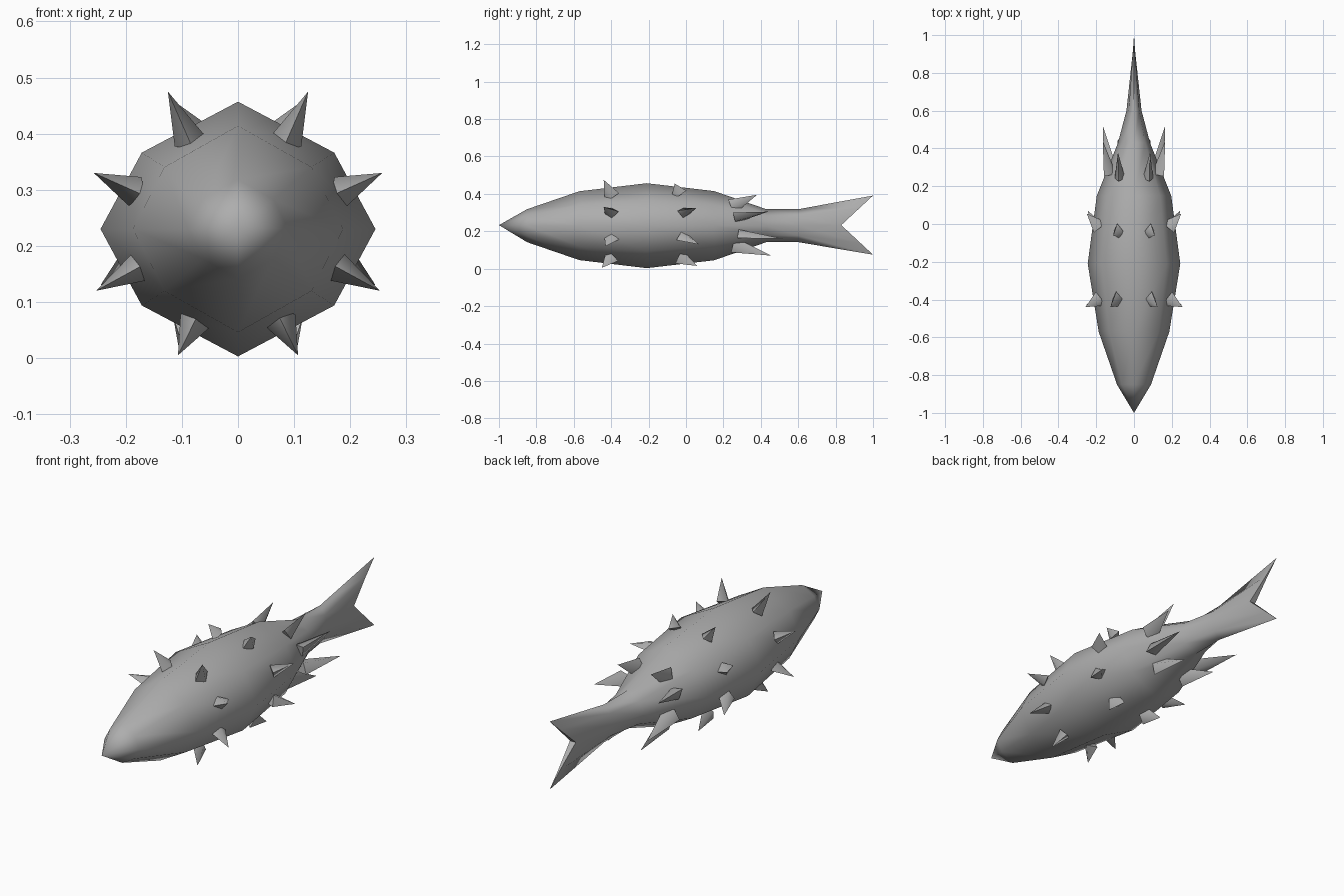
import bpy, bmesh, math
from mathutils import Vector

if "Cube" in bpy.data.objects:
    bpy.data.objects.remove(bpy.data.objects["Cube"])

grey = bpy.data.materials.new("grey skin")
grey.diffuse_color = (0.42, 0.42, 0.42, 1)
grey.use_nodes = True
grey.node_tree.nodes["Principled BSDF"].inputs["Base Color"].default_value = grey.diffuse_color
CZ = 0.23


def finish(name, bm, angle):
    bmesh.ops.recalc_face_normals(bm, faces=bm.faces)
    me = bpy.data.meshes.new(name)
    bm.to_mesh(me)
    bm.free()
    me.materials.append(grey)
    ob = bpy.data.objects.new(name, me)
    bpy.context.collection.objects.link(ob)
    bpy.ops.object.select_all(action='DESELECT')
    ob.select_set(True)
    bpy.context.view_layer.objects.active = ob
    bpy.ops.object.shade_smooth_by_angle(angle=math.radians(angle))
    return ob


# Eight-sided body lofted from nose to tail root: y, half width, half height
SECTION = [(0, 1), (0.7, 0.6), (1, 0), (0.7, -0.6),
           (0, -1), (-0.7, -0.6), (-1, 0), (-0.7, 0.6)]
STATIONS = [(-0.85, 0.09, 0.088), (-0.57, 0.187, 0.184), (-0.21, 0.245, 0.227),
            (0.15, 0.197, 0.185), (0.43, 0.085, 0.088), (0.6, 0.04, 0.088)]
bm = bmesh.new()
rings = [[bm.verts.new((w * sx, y, CZ + h * sz)) for sx, sz in SECTION]
         for y, w, h in STATIONS]
# Forked tail edge: thin at the notch, pointed at both lobes
rings.append([bm.verts.new((0.015 * sx * (1 - abs(sz)), 0.83 + 0.17 * abs(sz),
                            CZ + 0.003 + 0.158 * sz)) for sx, sz in SECTION])
for a, b in zip(rings, rings[1:]):
    for i in range(8):
        j = (i + 1) % 8
        bm.faces.new((a[i], a[j], b[j], b[i]))
nose = bm.verts.new((0, -1, CZ + 0.003))
for i in range(8):
    bm.faces.new((nose, rings[0][(i + 1) % 8], rings[0][i]))
# Close the fork across its thickness
t = rings[-1]
for loop in ((0, 1, 7), (1, 2, 6, 7), (2, 3, 5, 6), (3, 4, 5)):
    bm.faces.new([t[i] for i in loop])
finish("fish_body", bm, 80)

# Spikes in three rows: base centre, tip (right side, mirrored to the left)
SPIKES = [
    ((.09, -.40, .395), (.125, -.44, .475)), ((.19, -.40, .30), (.257, -.44, .33)),
    ((.18, -.40, .16), (.253, -.43, .12)), ((.08, -.40, .06), (.107, -.45, .005)),
    ((.085, -.04, .41), (.11, -.06, .455)), ((.19, -.01, .30), (.25, .055, .325)),
    ((.19, -.02, .17), (.245, .07, .13)), ((.09, -.03, .06), (.105, .06, .015)),
    ((.075, .25, .335), (.085, .38, .395)), ((.13, .27, .275), (.165, .44, .305)),
    ((.125, .29, .185), (.165, .52, .16)), ((.075, .26, .125), (.085, .455, .07)),
]


def spike(name, base, tip, side):
    base, tip = Vector(base), Vector(tip)
    base.x *= side
    tip.x *= side
    axis = (tip - base).normalized()
    # Base plane follows the body, long corner along its length
    out = Vector((base.x, 0, base.z - CZ)).normalized()
    across = axis.cross(Vector((0, 1, 0)))
    across = across.normalized() if across.length > 0.1 else out
    along = across.cross(axis).normalized()
    foot = base - axis * 0.008
    bm = bmesh.new()
    top = bm.verts.new(tip)
    corners = [bm.verts.new(foot + d) for d in
               (along * 0.042, across * 0.028, -along * 0.042, -across * 0.028)]
    for i in range(4):
        bm.faces.new((top, corners[i], corners[(i + 1) % 4]))
    bm.faces.new(corners)
    finish(name, bm, 75)


for n, (base, tip) in enumerate(SPIKES):
    for side, label in ((1, "right"), (-1, "left")):
        spike(f"spike_{label}_{n + 1}", base, tip, side)
